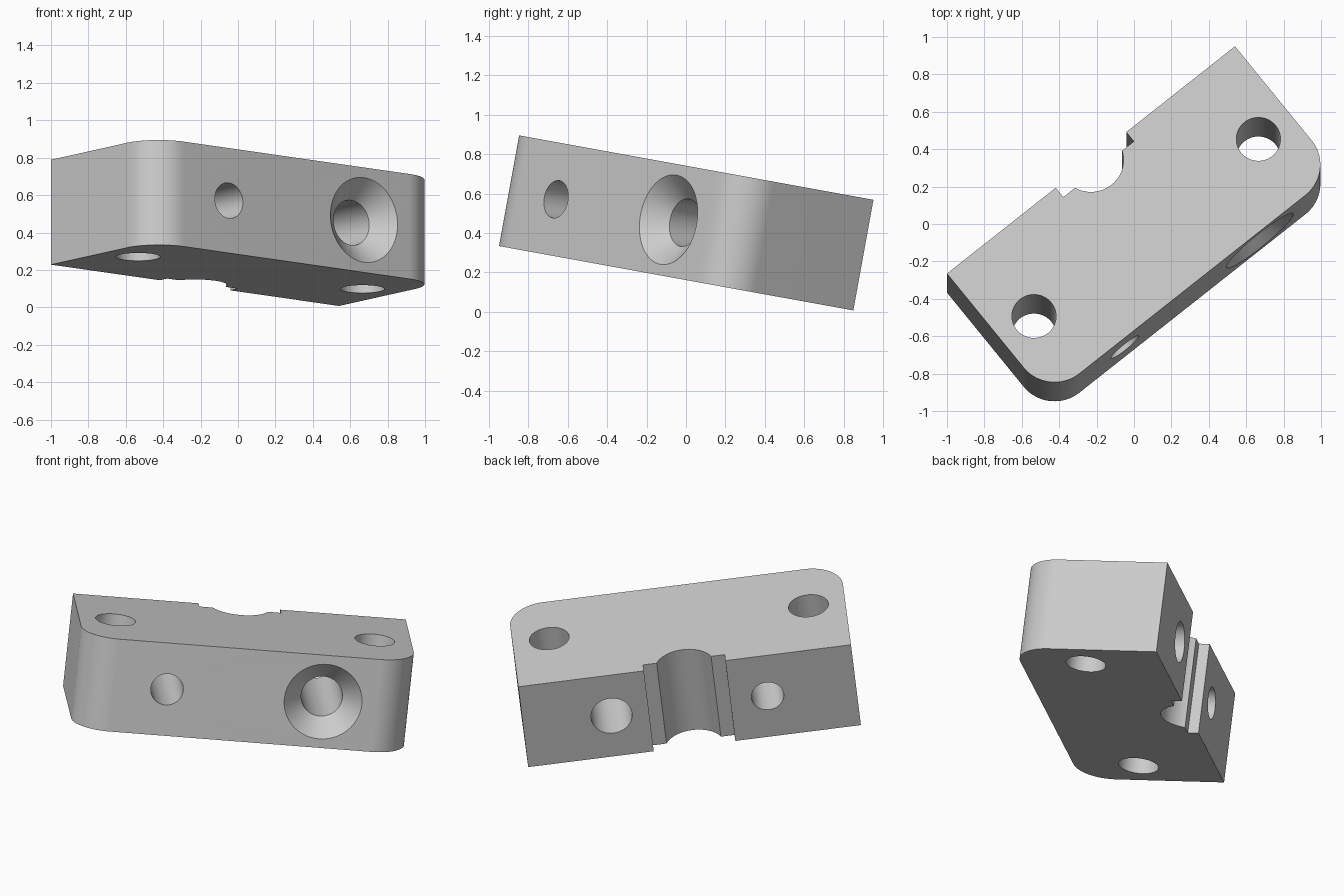
import bpy, bmesh
from math import cos, sin, pi, radians, asin
from mathutils import Matrix, Vector

cube = bpy.data.objects.get("Cube")
if cube:
    bpy.data.objects.remove(cube)

LENGTH, WIDTH, THICK = 1.974, 0.867, 0.57
SIDES = 64


def new_object(name, bm):
    bmesh.ops.recalc_face_normals(bm, faces=bm.faces)
    mesh = bpy.data.meshes.new(name)
    bm.to_mesh(mesh)
    bm.free()
    obj = bpy.data.objects.new(name, mesh)
    bpy.context.collection.objects.link(obj)
    return obj


def arc(cx, cy, r, start, end, steps=24):
    angles = [start + (end - start) * i / steps for i in range(steps + 1)]
    return [(cx + r * cos(a), cy + r * sin(a)) for a in angles]


def lathe(name, rings, matrix):
    """Closed round cutter from (height, radius) rings along its z axis."""
    bm = bmesh.new()
    loops = [[bm.verts.new((r * cos(2 * pi * i / SIDES), r * sin(2 * pi * i / SIDES), h))
              for i in range(SIDES)] for h, r in rings]
    for low, high in zip(loops, loops[1:]):
        for i in range(SIDES):
            j = (i + 1) % SIDES
            bm.faces.new((low[i], low[j], high[j], high[i]))
    bm.faces.new(loops[0])
    bm.faces.new(loops[-1])
    bm.transform(matrix)
    return new_object(name, bm)


# Block outline: two rounded front corners, stepped round groove in the back edge
fillet, step, groove, mid = 0.212, 0.065, 0.174, LENGTH / 2
notch = 0.242
lip = asin(step / groove)
outline = [(0, 0)]
outline += arc(fillet, fillet - WIDTH, fillet, pi, 1.5 * pi)
outline += arc(LENGTH - fillet, fillet - WIDTH, fillet, 1.5 * pi, 2 * pi)
outline += [(LENGTH, 0), (mid + notch, 0), (mid + notch, -step)]
outline += arc(mid, 0, groove, -lip, lip - pi, 32)
outline += [(mid - notch, -step), (mid - notch, 0)]

bm = bmesh.new()
base = bm.faces.new([bm.verts.new((x, y, -THICK)) for x, y in outline])
top = bmesh.ops.extrude_face_region(bm, geom=[base])["geom"]
bmesh.ops.translate(bm, vec=(0, 0, THICK),
                    verts=[g for g in top if isinstance(g, bmesh.types.BMVert)])
block = new_object("clamp_block", bm)

# Hole cutters: two through the thickness, two across the width
cutters = []
for x in (0.218, LENGTH - 0.218):
    cutters.append(lathe("upright_hole_cutter", [(-0.7, 0.118), (0.1, 0.118)],
                         Matrix.Translation((x, -0.472, 0))))
across = Matrix.Rotation(radians(-90), 4, "X")
plain = [(-0.1, 0.096), (1, 0.096)]
countersunk = [(-0.02, 0.25), (0.108, 0.122), (1, 0.122)]
for x, rings in ((0.524, plain), (LENGTH - 0.524, countersunk)):
    place = Matrix.Translation((x, -WIDTH, -THICK / 2)) @ across
    cutters.append(lathe("cross_hole_cutter", rings, place))

bpy.context.view_layer.objects.active = block
for cutter in cutters:
    cutter.hide_render = True
    mod = block.modifiers.new("hole", "BOOLEAN")
    mod.operation, mod.solver, mod.object = "DIFFERENCE", "EXACT", cutter
    bpy.ops.object.modifier_apply(modifier=mod.name)
    bpy.data.objects.remove(cutter)

# Tilted pose
block.data.transform(Matrix.Translation((-1, -0.265, 0.789))
                     @ Matrix.Rotation(radians(-10.3), 4, "X")
                     @ Matrix.Rotation(radians(38.73), 4, "Z"))

# Plain grey finish
grey = bpy.data.materials.new("light_grey")
grey.use_nodes = True
colour = (0.6, 0.6, 0.6, 1)
grey.diffuse_color = colour
grey.node_tree.nodes["Principled BSDF"].inputs["Base Color"].default_value = colour
block.data.materials.clear()
block.data.materials.append(grey)

bpy.ops.object.select_all(action="DESELECT")
block.select_set(True)
bpy.ops.object.shade_smooth_by_angle(angle=radians(30))
